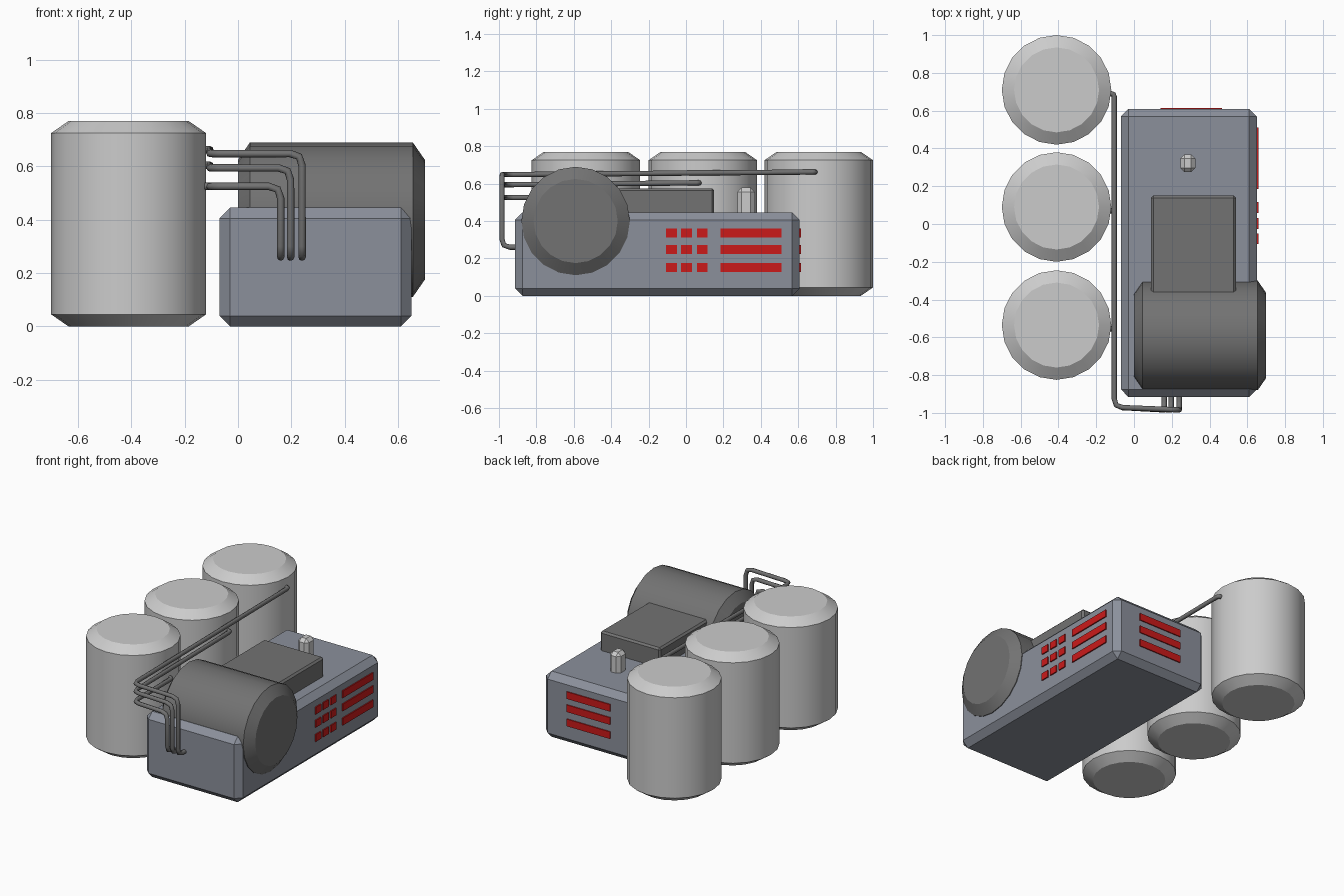
import bpy, bmesh, math
from mathutils import Vector, Matrix

if "Cube" in bpy.data.objects:
    bpy.data.objects.remove(bpy.data.objects["Cube"])

red = bpy.data.materials.new("vent_red")
red.diffuse_color = (0.6, 0.01, 0.01, 1)
red.use_nodes = True
red.node_tree.nodes["Principled BSDF"].inputs["Base Color"].default_value = red.diffuse_color
blue_grey = bpy.data.materials.new("casing_blue_grey")
blue_grey.diffuse_color = (0.26, 0.28, 0.33, 1)
blue_grey.use_nodes = True
blue_grey.node_tree.nodes["Principled BSDF"].inputs["Base Color"].default_value = blue_grey.diffuse_color
dark = bpy.data.materials.new("dark_grey")
dark.diffuse_color = (0.17, 0.17, 0.17, 1)
dark.use_nodes = True
dark.node_tree.nodes["Principled BSDF"].inputs["Base Color"].default_value = dark.diffuse_color


def finish(bm, name, mat=None, smooth=False):
    me = bpy.data.meshes.new(name)
    bmesh.ops.recalc_face_normals(bm, faces=bm.faces)
    bm.to_mesh(me)
    bm.free()
    ob = bpy.data.objects.new(name, me)
    bpy.context.collection.objects.link(ob)
    if mat:
        me.materials.append(mat)
    if smooth:
        bpy.ops.object.select_all(action='DESELECT')
        bpy.context.view_layer.objects.active = ob
        ob.select_set(True)
        bpy.ops.object.shade_smooth_by_angle(angle=math.radians(30))
    return ob


def box(name, lo, hi, bevel=0, mat=None):
    lo, hi = Vector(lo), Vector(hi)
    bm = bmesh.new()
    m = Matrix.Translation((lo + hi) / 2) @ Matrix.Diagonal((*(hi - lo), 1))
    bmesh.ops.create_cube(bm, size=1, matrix=m)
    if bevel:
        bmesh.ops.bevel(bm, geom=bm.edges[:], offset=bevel, segments=1,
                        affect='EDGES', profile=0.5)
    return finish(bm, name, mat)


def drum(name, length, matrix, mat=None, sides=20):
    # revolved profile with chamfered rims, axis along local z from 0
    bm = bmesh.new()
    rings = []
    for r, z in ((0.225, 0), (0.29, 0.045), (0.29, length - 0.045), (0.225, length)):
        rings.append([bm.verts.new((r * math.cos(2 * math.pi * i / sides),
                                    r * math.sin(2 * math.pi * i / sides), z))
                      for i in range(sides)])
    for a, b in zip(rings, rings[1:]):
        for i in range(sides):
            j = (i + 1) % sides
            bm.faces.new((a[i], a[j], b[j], b[i]))
    bm.faces.new(rings[0][::-1])
    bm.faces.new(rings[-1])
    bm.transform(matrix)
    return finish(bm, name, mat, smooth=True)


def pipe(name, corners, radius=0.014, cut=0.045):
    # polyline tube with each corner softened by three points
    pts = [Vector(c) for c in corners]
    path = [pts[0]]
    for p, c, n in zip(pts, pts[1:], pts[2:]):
        d = min(cut, (p - c).length * 0.45, (n - c).length * 0.45)
        a, b = c + (p - c).normalized() * d, c + (n - c).normalized() * d
        path += [a, (a + b + 2 * c) / 4, b]
    path.append(pts[-1])
    cu = bpy.data.curves.new(name, 'CURVE')
    cu.dimensions = '3D'
    cu.bevel_depth = radius
    cu.bevel_resolution = 2
    cu.use_fill_caps = True
    sp = cu.splines.new('POLY')
    sp.points.add(len(path) - 1)
    for s, p in zip(sp.points, path):
        s.co = (*p, 1)
    sp.use_smooth = True
    cu.materials.append(dark)
    ob = bpy.data.objects.new(name, cu)
    bpy.context.collection.objects.link(ob)


# three upright storage tanks
tank_y = (0.71, 0.09, -0.535)
for i, y in enumerate(tank_y):
    drum(f"tank_{i + 1}", 0.77, Matrix.Translation((-0.41, y, 0)))

# main casing, lying drum, top housing and knob
box("casing", (-0.07, -0.915, 0), (0.65, 0.608, 0.445), 0.04, blue_grey)
drum("motor_drum", 0.70,
     Matrix.Translation((0, -0.59, 0.40)) @ Matrix.Rotation(math.pi / 2, 4, 'Y'), dark)
box("top_housing", (0.09, -0.42, 0.38), (0.54, 0.15, 0.575), 0.012, dark)
box("knob", (0.245, 0.275, 0.40), (0.325, 0.368, 0.578), 0.022)

# red vents on the right side and back
for r, z in enumerate((0.152, 0.248, 0.337)):
    z0, z1 = z - 0.024, z + 0.024
    box(f"side_slot_{r + 1}", (0.63, 0.185, z0), (0.658, 0.51, z1), 0, red)
    box(f"back_slot_{r + 1}", (0.14, 0.59, z0), (0.465, 0.615, z1), 0, red)
    for c, y in enumerate((-0.078, 0.003, 0.087)):
        box(f"side_square_{r + 1}_{c + 1}", (0.63, y - 0.029, z0), (0.658, y + 0.029, z1), 0, red)

# feed pipes from the tanks around to the front of the casing
for i, (y, z, rise, x) in enumerate(zip(tank_y, (0.648, 0.594, 0.525), (0.014, 0.01, 0),
                                        (0.24, 0.197, 0.16))):
    pipe(f"feed_pipe_{i + 1}", [
        (-0.14, y - 0.02, z + rise), (-0.105, y - 0.02, z + rise), (-0.105, -0.97, z),
        (x, -0.984, z), (x, -0.984, 0.26), (x, -0.89, 0.26)])
